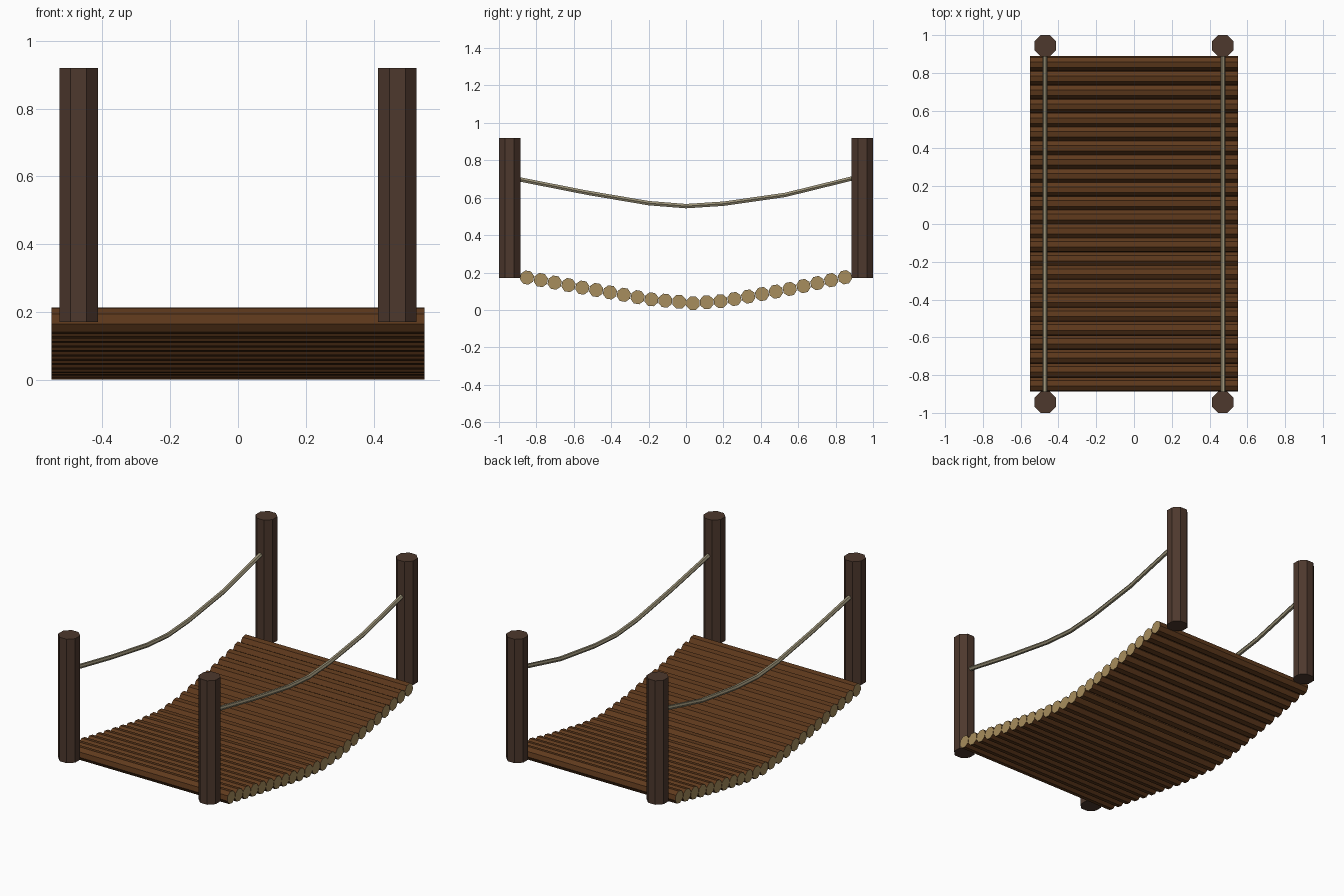
import bpy, bmesh, math
from mathutils import Matrix, Vector

if "Cube" in bpy.data.objects:
    bpy.data.objects.remove(bpy.data.objects["Cube"])


def material(name, rgb):
    m = bpy.data.materials.new(name)
    m.diffuse_color = (*rgb, 1)
    m.use_nodes = True
    m.node_tree.nodes["Principled BSDF"].inputs["Base Color"].default_value = m.diffuse_color
    return m


bark = material("bark", (0.115, 0.042, 0.012))
cut_wood = material("cut_wood", (0.39, 0.27, 0.11))
post_wood = material("post_wood", (0.075, 0.040, 0.026))
rope_fibre = material("rope_fibre", (0.32, 0.28, 0.18))


def finish(bm, name, mats):
    bmesh.ops.recalc_face_normals(bm, faces=bm.faces)
    me = bpy.data.meshes.new(name)
    bm.to_mesh(me)
    bm.free()
    for m in mats:
        me.materials.append(m)
    ob = bpy.data.objects.new(name, me)
    bpy.context.collection.objects.link(ob)
    return ob


def octagon_prism(name, apothem, length, matrix, mats):
    """Eight-sided bar along local z with flats facing the local axes."""
    bm = bmesh.new()
    r = apothem / math.cos(math.pi / 8)
    bmesh.ops.create_cone(bm, cap_ends=True, segments=8, radius1=r, radius2=r, depth=length,
                          matrix=Matrix.Rotation(math.pi / 8, 4, 'Z'))
    # make sure a flat, not a corner, faces +x
    if max(v.co.x for v in bm.verts) > apothem + 1e-4:
        bmesh.ops.rotate(bm, verts=bm.verts, matrix=Matrix.Rotation(math.pi / 8, 3, 'Z'))
    for f in bm.faces:
        if len(f.verts) > 4:
            f.material_index = len(mats) - 1
    bmesh.ops.transform(bm, matrix=matrix, verts=bm.verts)
    return finish(bm, name, mats)


def sag(y, pts):
    """Height and slope on a sagging polyline."""
    for (y0, z0), (y1, z1) in zip(pts, pts[1:]):
        if y <= y1 + 1e-6:
            s = (z1 - z0) / (y1 - y0)
            return z0 + s * (y - y0), s


# deck of logs following the sag
deck = [(-0.85, 0.173), (-0.53, 0.115), (-0.2, 0.058), (0.037, 0.036),
        (0.2, 0.048), (0.53, 0.107), (0.85, 0.175)]
count = 24
for i in range(count):
    y = -0.85 + 1.7 * i / (count - 1)
    z, s = sag(y, deck)
    mat = (Matrix.Translation((0, y, z)) @ Matrix.Rotation(math.atan(s) if abs(y) > 0.08 else 0, 4, 'X')
           @ Matrix.Rotation(math.pi / 2, 4, 'Y'))
    octagon_prism(f"deck_log_{i + 1}", 0.036, 1.1, mat, [bark, cut_wood])

# corner posts
for sx in (-1, 1):
    for sy, end in ((-1, "front"), (1, "back")):
        side = "left" if sx < 0 else "right"
        octagon_prism(f"{end}_{side}_post", 0.057, 0.75,
                      Matrix.Translation((sx * 0.47, sy * 0.943, 0.545)), [post_wood])

# handrail ropes: six-sided tubes swept along the sag
rail = [(-0.9, 0.70), (-0.53, 0.627), (-0.2, 0.571), (0, 0.555),
        (0.2, 0.568), (0.53, 0.615), (0.9, 0.706)]
for x, side in ((-0.472, "left"), (0.472, "right")):
    bm = bmesh.new()
    rings = []
    for y, z in rail:
        ring = []
        for k in range(6):
            a = k * math.pi / 3
            ring.append(bm.verts.new(Vector((x + 0.0135 * math.cos(a), y, z + 0.0135 * math.sin(a)))))
        rings.append(ring)
    for a, b in zip(rings, rings[1:]):
        for k in range(6):
            bm.faces.new((a[k], a[(k + 1) % 6], b[(k + 1) % 6], b[k]))
    bm.faces.new(rings[0])
    bm.faces.new(rings[-1])
    finish(bm, f"{side}_handrail_rope", [rope_fibre])
